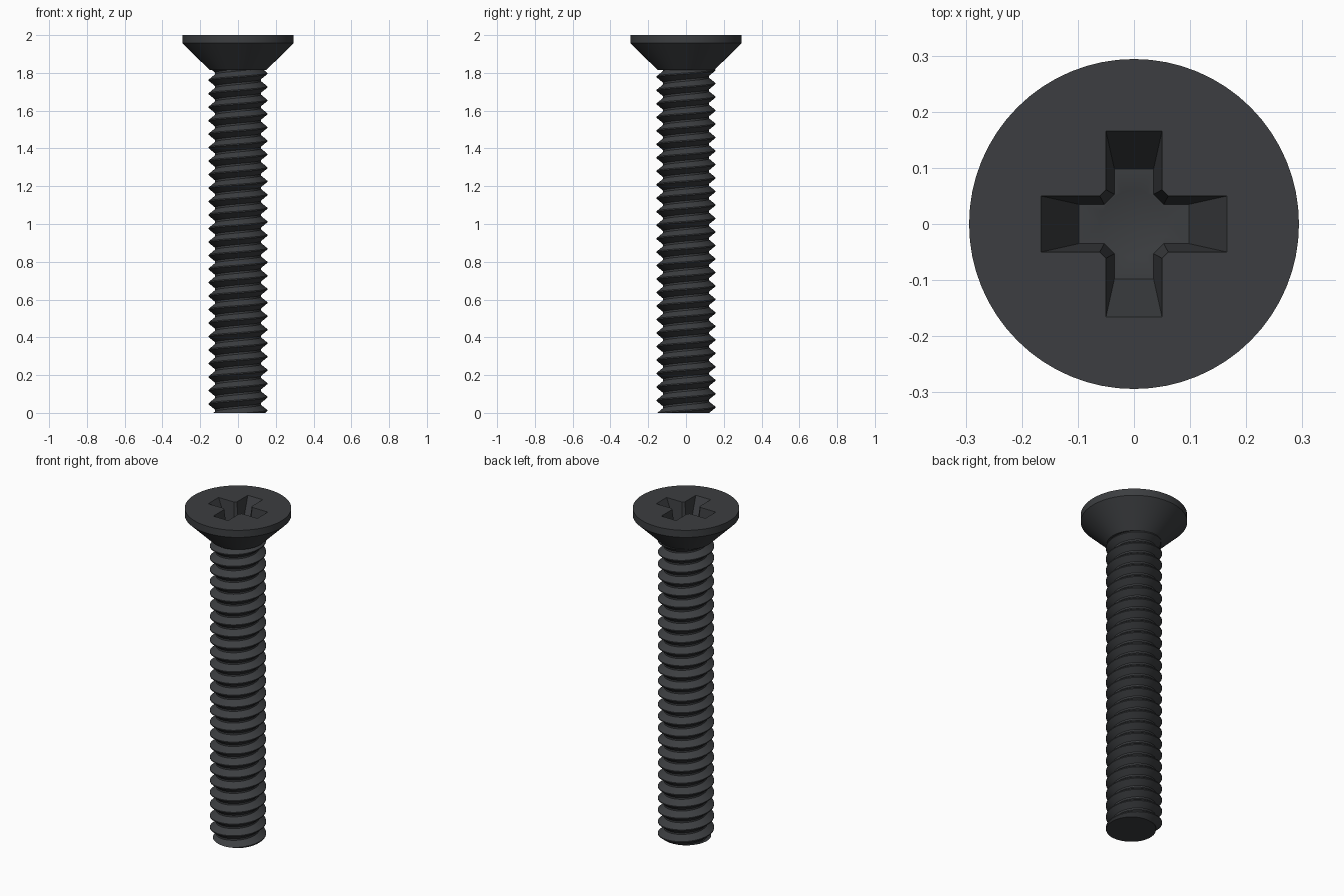
import bpy, bmesh
from math import sin, cos, pi

if "Cube" in bpy.data.objects:
    bpy.data.objects.remove(bpy.data.objects["Cube"])

SEG = 64

mat = bpy.data.materials.new("black_steel")
mat.diffuse_color = (0.045, 0.048, 0.052, 1)
mat.use_nodes = True
mat.node_tree.nodes["Principled BSDF"].inputs["Base Color"].default_value = mat.diffuse_color


def finish(name, bm):
    bmesh.ops.recalc_face_normals(bm, faces=bm.faces[:])
    me = bpy.data.meshes.new(name)
    bm.to_mesh(me)
    bm.free()
    ob = bpy.data.objects.new(name, me)
    bpy.context.collection.objects.link(ob)
    me.materials.append(mat)
    bpy.ops.object.select_all(action='DESELECT')
    ob.select_set(True)
    bpy.context.view_layer.objects.active = ob
    bpy.ops.object.shade_smooth_by_angle(angle=pi / 6)


def ring(bm, pts, z):
    return [bm.verts.new((x, y, z)) for x, y in pts]


def circle(r, n=SEG):
    return [(r * cos(2 * pi * i / n), r * sin(2 * pi * i / n)) for i in range(n)]


def cross(length, width, chamfer):
    # plus-shaped outline whose inner corners are cut along x + y = chamfer
    quarter = [(length, -width), (length, width),
               (chamfer - width, width), (width, chamfer - width)]
    pts = []
    for _ in range(4):
        pts += quarter
        quarter = [(-y, x) for x, y in quarter]
    return pts


def bridge(bm, a, b):
    n = len(a)
    for i in range(n):
        bm.faces.new((a[i], a[(i + 1) % n], b[(i + 1) % n], b[i]))


def loop_edges(bm, loop):
    return [bm.edges.get((loop[i], loop[i - 1])) for i in range(len(loop))]


def fill_between(bm, a, b):
    bmesh.ops.triangle_fill(bm, use_beauty=True,
                            edges=loop_edges(bm, a) + loop_edges(bm, b))


# countersunk head with cross recess
bm = bmesh.new()
neck = ring(bm, circle(0.15), 1.815)
rim_low = ring(bm, circle(0.294), 1.957)
rim_top = ring(bm, circle(0.294), 2.0)
bridge(bm, neck, rim_low)
bridge(bm, rim_low, rim_top)
bm.faces.new(neck)
slot_top = ring(bm, cross(0.166, 0.05, 0.111), 2.0)
slot_floor = ring(bm, cross(0.098, 0.035, 0.088), 1.86)
bridge(bm, slot_top, slot_floor)
pit = ring(bm, circle(0.06, 32), 1.86)
tip = bm.verts.new((0, 0, 1.835))
for i in range(32):
    bm.faces.new((pit[i - 1], pit[i], tip))
fill_between(bm, rim_top, slot_top)
fill_between(bm, slot_floor, pit)
finish("countersunk_head", bm)

# threaded shank: one helical grid, trimmed flat at both ends
PITCH, CREST, ROOT, Z0 = 0.0714, 0.155, 0.121, 0.012
profile = [(-0.003, CREST), (0.003, CREST), (PITCH / 2 - 0.005, ROOT), (PITCH / 2 + 0.005, ROOT)]
turns = 31
bm = bmesh.new()
grid = []
for j in range(turns * 4):
    dz, r = profile[j % 4]
    base = (j // 4 - 3) * PITCH + Z0 + dz
    grid.append([bm.verts.new((x, y, base + PITCH * i / SEG))
                 for i, (x, y) in enumerate(circle(r))])
for j in range(turns * 4 - 5):
    for i in range(SEG):
        if i < SEG - 1:
            c, d = grid[j][i + 1], grid[j + 1][i + 1]
        else:
            c, d = grid[j + 4][0], grid[j + 5][0]
        bm.faces.new((grid[j][i], c, d, grid[j + 1][i]))
for z, up in ((0, -1), (1.825, 1)):
    cut = bmesh.ops.bisect_plane(bm, geom=bm.verts[:] + bm.edges[:] + bm.faces[:],
                                 plane_co=(0, 0, z), plane_no=(0, 0, up), clear_outer=True)
    edges = [e for e in cut['geom_cut'] if isinstance(e, bmesh.types.BMEdge)]
    bmesh.ops.edgeloop_fill(bm, edges=edges)
finish("threaded_shank", bm)
